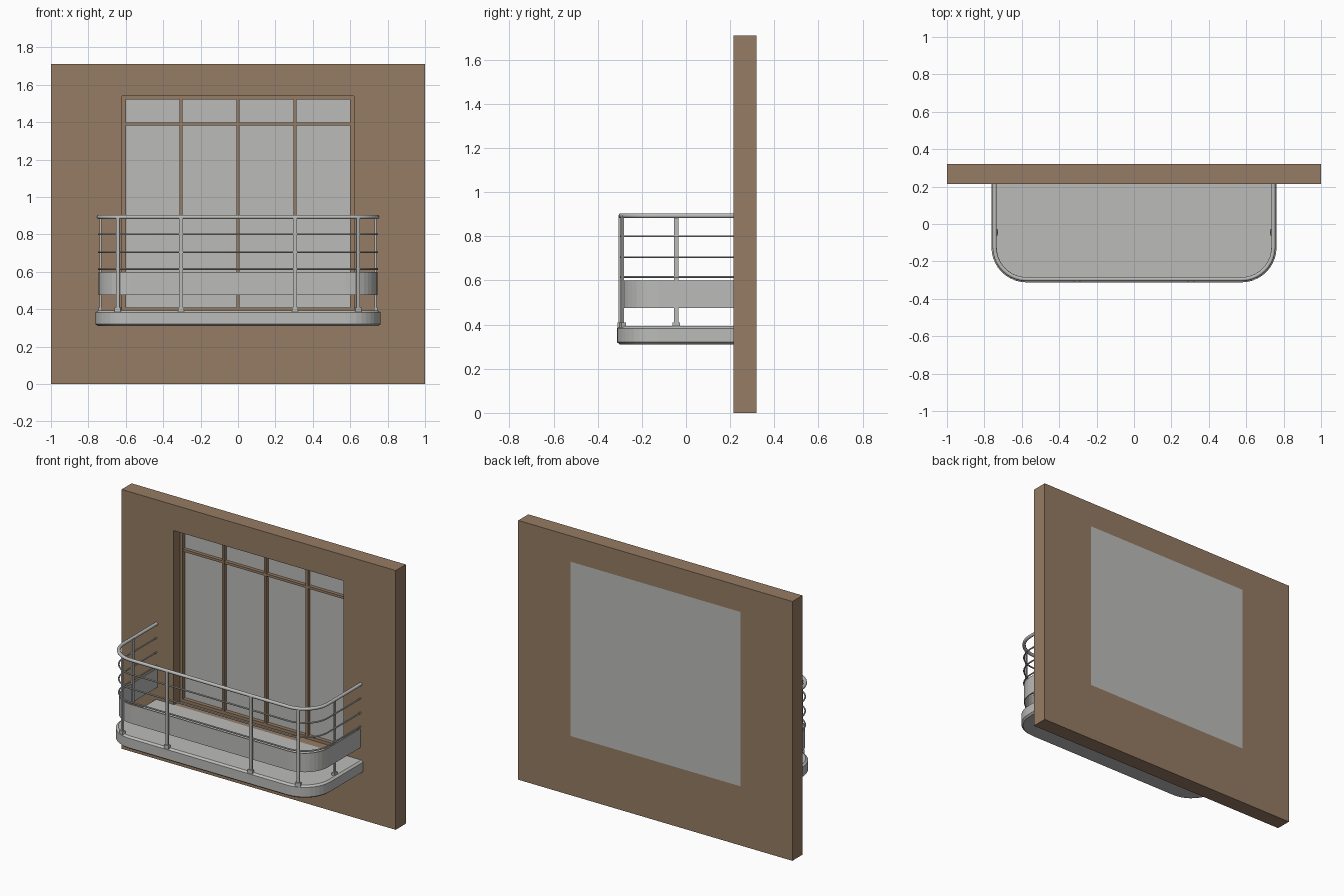
import bpy, bmesh, math
from mathutils import Matrix, Vector

cube = bpy.data.objects.get("Cube")
if cube:
    bpy.data.objects.remove(cube, do_unlink=True)


def material(name, rgb):
    m = bpy.data.materials.new(name)
    m.use_nodes = True
    m.diffuse_color = (*rgb, 1)
    m.node_tree.nodes["Principled BSDF"].inputs["Base Color"].default_value = (*rgb, 1)
    return m


BROWN = material("brown wall", (0.30, 0.2, 0.125))
GREY = material("light grey", (0.5, 0.5, 0.49))

WALL_FRONT, WALL_BACK, WALL_TOP = 0.215, 0.32, 1.71
OPEN_X, OPEN_LOW, OPEN_TOP = 0.62, 0.39, 1.54
RAIL_X, RAIL_Y, RADIUS = 0.745, -0.295, 0.17


def finish(name, bm, mat, smooth=False):
    bmesh.ops.recalc_face_normals(bm, faces=bm.faces)
    mesh = bpy.data.meshes.new(name)
    bm.to_mesh(mesh)
    bm.free()
    mesh.materials.append(mat)
    ob = bpy.data.objects.new(name, mesh)
    bpy.context.collection.objects.link(ob)
    if smooth:
        bpy.ops.object.select_all(action="DESELECT")
        ob.select_set(True)
        bpy.context.view_layer.objects.active = ob
        bpy.ops.object.shade_smooth_by_angle(angle=math.radians(50))
    return ob


def add_box(bm, low, high, turn=None):
    size = [b - a for a, b in zip(low, high)]
    mid = [(a + b) / 2 for a, b in zip(low, high)]
    m = Matrix.Translation(mid) @ Matrix.Diagonal((*size, 1))
    bmesh.ops.create_cube(bm, size=1, matrix=turn @ m if turn else m)


def outline(offset, steps=10):
    """Rounded U from wall to wall, pushed outward by offset."""
    r, cx, cy = RADIUS + offset, RAIL_X - RADIUS, RAIL_Y + RADIUS
    right = [(cx + r * math.sin(a), cy - r * math.cos(a))
             for a in (math.pi / 2 * i / steps for i in range(steps + 1))]
    right.append((cx + r, WALL_FRONT))
    return [(-x, y) for x, y in reversed(right)] + right


def sweep(name, profile, smooth=False):
    """Carry a closed (offset, z) profile around the U."""
    bm = bmesh.new()
    rings = [[bm.verts.new((x, y, z)) for x, y in outline(d)] for d, z in profile]
    for a, b in zip(rings, rings[1:] + rings[:1]):
        for i in range(len(a) - 1):
            bm.faces.new((a[i], a[i + 1], b[i + 1], b[i]))
    for end in (0, -1):
        bm.faces.new([ring[end] for ring in rings])
    return finish(name, bm, GREY, smooth)


def round_rail(name, z, radius, sides):
    angles = [2 * math.pi * i / sides for i in range(sides)]
    sweep(name, [(radius * math.cos(a), z + radius * math.sin(a)) for a in angles], True)


# Wall with window opening
bm = bmesh.new()
loops = []
for y in (WALL_FRONT, WALL_BACK):
    for w, low, top in ((1, 0, WALL_TOP), (OPEN_X, OPEN_LOW, OPEN_TOP)):
        loops.append([bm.verts.new((x, y, z)) for x, z in
                      ((-w, low), (w, low), (w, top), (-w, top))])
fo, fi, bo, bi = loops
for a, b in ((fo, fi), (bo, bi), (fo, bo), (fi, bi)):
    for i in range(4):
        j = (i + 1) % 4
        bm.faces.new((a[i], a[j], b[j], b[i]))
finish("wall", bm, BROWN)

# Window pane, flush with the back of the wall
bm = bmesh.new()
add_box(bm, (-OPEN_X, 0.305, OPEN_LOW), (OPEN_X, WALL_BACK, OPEN_TOP))
finish("window_pane", bm, GREY)

# Window frame and glazing bars
FRAME, BAR, F0, F1 = 0.02, 0.008, 0.28, 0.306
bm = bmesh.new()
for s in (-1, 1):
    x0, x1 = sorted((s * OPEN_X, s * (OPEN_X - FRAME)))
    add_box(bm, (x0, F0, OPEN_LOW), (x1, F1, OPEN_TOP))
for z in (OPEN_LOW, OPEN_TOP - FRAME):
    add_box(bm, (FRAME - OPEN_X, F0, z), (OPEN_X - FRAME, F1, z + FRAME))
finish("window_frame", bm, BROWN)
bm = bmesh.new()
for x in (-0.305, 0, 0.305):
    add_box(bm, (x - BAR, F0, OPEN_LOW + FRAME), (x + BAR, F1, OPEN_TOP - FRAME))
add_box(bm, (FRAME - OPEN_X, F0 + 0.002, 1.382), (OPEN_X - FRAME, F1, 1.398))
finish("glazing_bars", bm, BROWN)

# Balcony slab with chamfered edges
bm = bmesh.new()
rings = [[bm.verts.new((x, y, z)) for x, y in outline(d)]
         for d, z in ((0.005, 0.31), (0.017, 0.32), (0.017, 0.383), (0.003, 0.393))]
for a, b in zip(rings, rings[1:]):
    for i in range(len(a)):
        j = (i + 1) % len(a)
        bm.faces.new((a[i], a[j], b[j], b[i]))
bm.faces.new(rings[0])
bm.faces.new(rings[-1])
finish("balcony_slab", bm, GREY)

# Railing: solid band, handrail and thin rails
sweep("railing_band", [(-0.006, 0.475), (0, 0.475), (0, 0.6), (-0.006, 0.6)])
round_rail("handrail", 0.893, 0.011, 10)
for i, z in enumerate((0.8, 0.705, 0.615)):
    round_rail(f"thin_rail_{i + 1}", z, 0.005, 6)

# Flat posts with base blocks: front and corner ones outside, side ones inside
cx, cy = RAIL_X - RADIUS, RAIL_Y + RADIUS
corner = math.radians(22)
spots = (("front_post", 0.305, RAIL_Y - 0.006, 0),
         ("corner_post", cx + (RADIUS + 0.006) * math.sin(corner),
          cy - (RADIUS + 0.006) * math.cos(corner), corner),
         ("side_post", RAIL_X - 0.009, -0.045, math.pi / 2))
for name, x, y, angle in spots:
    for side, s in (("right", -1), ("left", 1)):
        bm = bmesh.new()
        turn = Matrix.Translation((s * x, y, 0)) @ Matrix.Rotation(s * angle, 4, "Z")
        add_box(bm, (-0.01, -0.005, 0.385), (0.01, 0.005, 0.893), turn)
        add_box(bm, (-0.017, -0.01, 0.385), (0.017, 0.01, 0.41), turn)
        finish(f"{name}_{side}", bm, GREY)
